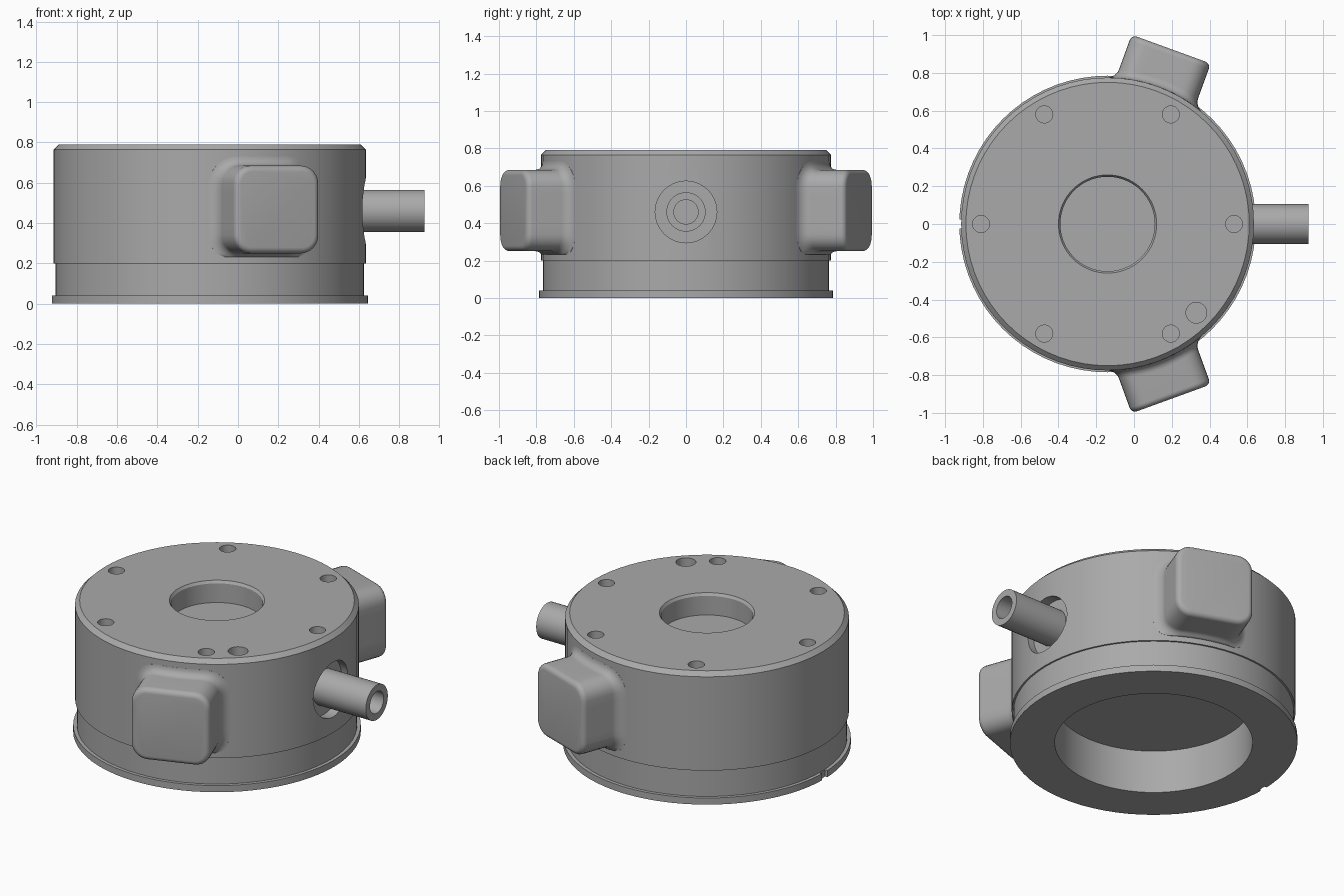
import bpy, bmesh
from math import sin, cos, pi, radians, sqrt
from mathutils import Matrix, Vector

if "Cube" in bpy.data.objects:
    bpy.data.objects.remove(bpy.data.objects["Cube"])

CX = -0.14        # axis of the round housing
R = 0.775         # housing radius
PIPE_Z = 0.46

grey = bpy.data.materials.new("plain grey")
grey.use_nodes = True
grey.diffuse_color = (0.4, 0.4, 0.4, 1)
grey.node_tree.nodes["Principled BSDF"].inputs["Base Color"].default_value = (0.4, 0.4, 0.4, 1)


def make(name, bm):
    bmesh.ops.recalc_face_normals(bm, faces=bm.faces)
    mesh = bpy.data.meshes.new(name)
    bm.to_mesh(mesh)
    bm.free()
    mesh.materials.append(grey)
    ob = bpy.data.objects.new(name, mesh)
    bpy.context.collection.objects.link(ob)
    return ob


def smooth(ob, angle=30):
    bpy.ops.object.select_all(action='DESELECT')
    ob.select_set(True)
    bpy.context.view_layer.objects.active = ob
    bpy.ops.object.shade_smooth_by_angle(angle=radians(angle))


def lathe(profile, steps):
    """Closed radius/height profile turned around z."""
    bm = bmesh.new()
    verts = [bm.verts.new((r, 0, z)) for r, z in profile]
    edges = [bm.edges.new((a, b)) for a, b in zip(verts, verts[1:])]
    bmesh.ops.spin(bm, geom=verts + edges, axis=(0, 0, 1), cent=(0, 0, 0),
                   angle=2 * pi, steps=steps, use_merge=False)
    bmesh.ops.remove_doubles(bm, verts=bm.verts, dist=1e-4)
    return bm


# Housing: flange, lower ring, main drum, top recess and underside bore
housing = make("housing", lathe([
    (0, 0.26), (0.54, 0.26), (0.54, 0), (0.785, 0), (0.785, 0.04),
    (0.765, 0.04), (0.765, 0.2), (R, 0.2), (R, 0.765), (0.75, 0.79),
    (0.26, 0.79), (0.25, 0.775), (0.25, 0.66), (0, 0.66)], 72))
housing.location.x = CX

# Cutters: screw holes, dowel hole, pipe counterbore and flange notch
cut = bmesh.new()


def drill(pos, radius, depth, turn=Matrix()):
    bmesh.ops.create_cone(cut, cap_ends=True, segments=32, radius1=radius,
                          radius2=radius, depth=depth,
                          matrix=Matrix.Translation(pos) @ turn)


for i in range(6):
    a = i * pi / 3
    drill((CX + 0.67 * cos(a), 0.67 * sin(a), 0.79), 0.045, 0.3)
drill((0.33, -0.47, 0.79), 0.055, 0.3)
drill((0.775, 0, PIPE_Z), 0.165, 0.4, Matrix.Rotation(pi / 2, 4, 'Y'))
bmesh.ops.create_cube(cut, size=1, matrix=Matrix.Translation((CX - 0.795, 0, 0))
                      @ Matrix.Diagonal((0.05, 0.05, 0.2, 1)))
cutter = make("cutter", cut)
cutter.hide_render = True

mod = housing.modifiers.new("holes", 'BOOLEAN')
mod.object = cutter
mod.operation = 'DIFFERENCE'
mod.solver = 'EXACT'
bpy.context.view_layer.objects.active = housing
bpy.ops.object.modifier_apply(modifier=mod.name)
bpy.data.objects.remove(cutter)
smooth(housing)

# Hollow side pipe
pipe = make("side_pipe", lathe([
    (0, 0), (0.105, 0), (0.105, 0.375), (0.065, 0.375), (0.065, 0.05), (0, 0.05)], 40))
pipe.rotation_euler.y = pi / 2
pipe.location = (0.55, 0, PIPE_Z)
smooth(pipe)


def outline(grow):
    """Rounded rectangle, sides divided so they can follow the drum."""
    corner, pts = 0.09, []
    hw, hh = 0.223 - corner, 0.2175 - corner
    for k, (sx, sz) in enumerate([(1, 1), (-1, 1), (-1, -1), (1, -1)]):
        for j in range(7):
            a = (k + j / 6) * pi / 2
            pts.append(Vector((sx * hw + (corner + grow) * cos(a),
                               sz * hh + (corner + grow) * sin(a))))
        nxt = [(-1, 1), (-1, -1), (1, -1), (1, 1)][k]
        a = (k + 1) * pi / 2
        end = Vector((nxt[0] * hw + (corner + grow) * cos(a),
                      nxt[1] * hh + (corner + grow) * sin(a)))
        start = pts[-1]
        pts += [start.lerp(end, j / 6) for j in range(1, 6)]
    return pts


def side_boss(name, angle):
    """Block with rounded front edges that flares into the drum."""
    flare, edge, face = 0.045, 0.03, 0.985
    rings = [(flare, -0.02, True)]
    for j in range(7):
        t = j / 6 * pi / 2
        rings.append((flare * (1 - sin(t)), flare * (1 - cos(t)), True))
    for j in range(6):
        t = j / 5 * pi / 2
        rings.append((-edge * (1 - cos(t)), face - edge * (1 - sin(t)), False))
    bm = bmesh.new()
    loops = []
    for grow, out, on_drum in rings:
        loop = []
        for u, v in outline(grow):
            w = out + sqrt(R * R - u * u) if on_drum else out
            loop.append(bm.verts.new((w, u, max(0.4675 + v, 0.232))))
        loops.append(loop)
    n = len(loops[0])
    for a, b in zip(loops, loops[1:]):
        for i in range(n):
            k = (i + 1) % n
            bm.faces.new((a[i], a[k], b[k], b[i]))
    bm.faces.new(loops[-1])
    ob = make(name, bm)
    ob.location.x = CX
    ob.rotation_euler.z = angle
    smooth(ob, 35)


side_boss("back_boss", radians(70))
side_boss("front_boss", radians(-70))
